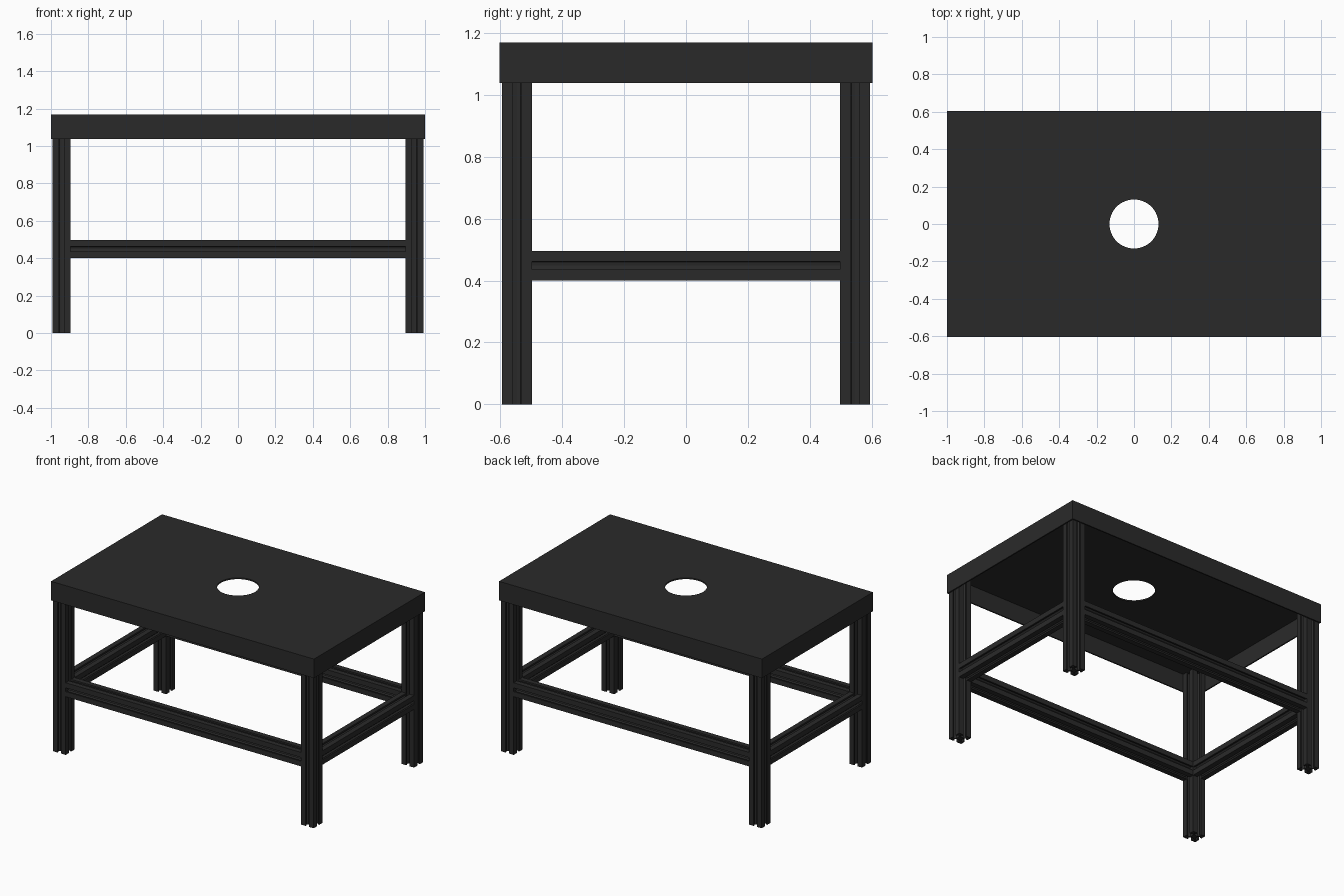
import bpy, bmesh, math
from mathutils import Matrix

if "Cube" in bpy.data.objects:
    bpy.data.objects.remove(bpy.data.objects["Cube"])

HX, HY = 1.0, 0.603          # half size of the top
Z_TOP, Z_SKIRT = 1.169, 1.038
WALL = 0.009
H = 0.048                    # half width of the slotted bar
LX, LY = HX - WALL - H, HY - WALL - H
RAIL_Z = 0.448

mat = bpy.data.materials.new("dark_metal")
mat.diffuse_color = (0.023, 0.023, 0.023, 1)
mat.use_nodes = True
mat.node_tree.nodes["Principled BSDF"].inputs["Base Color"].default_value = mat.diffuse_color


def finish(name, bm):
    me = bpy.data.meshes.new(name)
    bm.to_mesh(me)
    bm.free()
    me.materials.append(mat)
    ob = bpy.data.objects.new(name, me)
    bpy.context.collection.objects.link(ob)
    return ob


def bar_outline():
    # one side of the T-slot section, repeated four times
    half = [(-H, H), (-.013, H), (-.013, .037), (-.025, .037), (-.025, .032), (-.012, .019)]
    side = half + [(0, .017)] + [(-x, y) for x, y in half[:0:-1]]
    pts = []
    for k in range(4):
        c, s = [(1, 0), (0, -1), (-1, 0), (0, 1)][k]
        pts += [(c * x - s * y, s * x + c * y) for x, y in side]
    return pts


def bar(name, length, matrix):
    # slotted bar along local z, starting at the origin
    bm = bmesh.new()
    face = bm.faces.new([bm.verts.new((x, y, 0)) for x, y in bar_outline()])
    ext = bmesh.ops.extrude_face_region(bm, geom=[face], use_keep_orig=True)
    verts = [v for v in ext["geom"] if isinstance(v, bmesh.types.BMVert)]
    bmesh.ops.translate(bm, verts=verts, vec=(0, 0, length))
    bmesh.ops.recalc_face_normals(bm, faces=bm.faces)
    bmesh.ops.transform(bm, matrix=matrix, verts=bm.verts)
    return finish(name, bm)


# Legs
for sx, xn in ((-1, "left"), (1, "right")):
    for sy, yn in ((-1, "front"), (1, "back")):
        bar(f"{yn}_{xn}_leg", Z_TOP - WALL, Matrix.Translation((sx * LX, sy * LY, 0)))

# Rails between the legs
for s, xn, yn in ((-1, "left", "front"), (1, "right", "back")):
    bar(f"{yn}_rail", 2 * (LX - H),
        Matrix.Translation((-(LX - H), s * LY, RAIL_Z)) @ Matrix.Rotation(math.pi / 2, 4, 'Y'))
    bar(f"{xn}_rail", 2 * (LY - H),
        Matrix.Translation((s * LX, LY - H, RAIL_Z)) @ Matrix.Rotation(math.pi / 2, 4, 'X'))

# Folded sheet top with a round hole and a skirt
bm = bmesh.new()


def loop(points):
    vs = [bm.verts.new((x, y, Z_TOP)) for x, y in points]
    return [bm.edges.new((vs[i - 1], vs[i])) for i in range(len(vs))]


outer = loop([(-HX, -HY), (HX, -HY), (HX, HY), (-HX, HY)])
hole = loop([(.131 * math.cos(a * math.tau / 64), .131 * math.sin(a * math.tau / 64)) for a in range(64)])
bmesh.ops.triangle_fill(bm, edges=outer + hole, use_beauty=True)
ext = bmesh.ops.extrude_edge_only(bm, edges=outer)
verts = [v for v in ext["geom"] if isinstance(v, bmesh.types.BMVert)]
bmesh.ops.translate(bm, verts=verts, vec=(0, 0, Z_SKIRT - Z_TOP))
bmesh.ops.recalc_face_normals(bm, faces=bm.faces)
if any(f.normal.z < -0.5 for f in bm.faces):
    bmesh.ops.reverse_faces(bm, faces=bm.faces)
top = finish("table_top", bm)
mod = top.modifiers.new("sheet_thickness", 'SOLIDIFY')
mod.thickness = WALL
mod.offset = -1
mod.use_even_offset = True
mod.use_quality_normals = True
